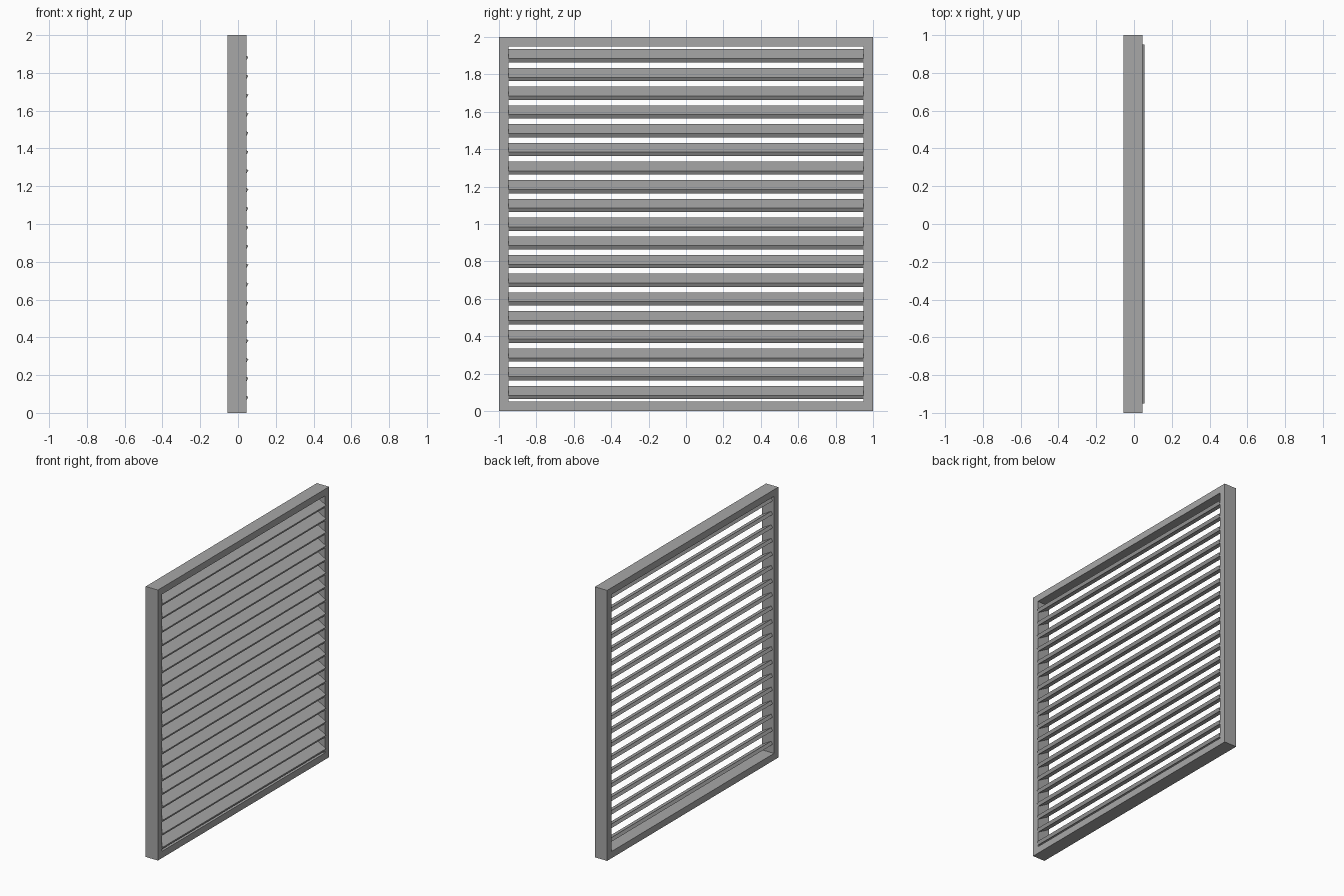
import bpy, bmesh, math
from mathutils import Matrix

if "Cube" in bpy.data.objects:
    bpy.data.objects.remove(bpy.data.objects["Cube"])

BACK, FRONT = -0.055, 0.045      # frame depth along x
BORDER = 0.05                    # frame member width

# Dark grey paint
paint = bpy.data.materials.new("dark_grey")
paint.diffuse_color = (0.39, 0.39, 0.39, 1)
paint.use_nodes = True
paint.node_tree.nodes["Principled BSDF"].inputs["Base Color"].default_value = paint.diffuse_color


def finish(bm, name):
    bmesh.ops.recalc_face_normals(bm, faces=bm.faces)
    mesh = bpy.data.meshes.new(name)
    bm.to_mesh(mesh)
    bm.free()
    mesh.materials.append(paint)
    obj = bpy.data.objects.new(name, mesh)
    bpy.context.collection.objects.link(obj)
    return obj


# Square frame: flat ring of four mitred quads, extruded through its depth
bm = bmesh.new()


def square(inset):
    h = 1 - inset
    return [bm.verts.new((BACK, y * h, 1 + z * h))
            for y, z in ((-1, -1), (1, -1), (1, 1), (-1, 1))]


outer, inner = square(0), square(BORDER)
for i in range(4):
    j = (i + 1) % 4
    bm.faces.new((outer[i], outer[j], inner[j], inner[i]))
ext = bmesh.ops.extrude_face_region(bm, geom=bm.faces[:], use_keep_orig=True)
moved = [g for g in ext["geom"] if isinstance(g, bmesh.types.BMVert)]
bmesh.ops.translate(bm, vec=(FRONT - BACK, 0, 0), verts=moved)
finish(bm, "frame")

# Tilted slat, sloping down toward +x and spanning the opening
bm = bmesh.new()
bmesh.ops.create_cube(bm, size=1, matrix=Matrix.Rotation(math.radians(30), 4, 'Y')
                      @ Matrix.Diagonal((0.1, 1.9, 0.024, 1)))
slat = finish(bm, "slats")
slat.location = (0.0055, 0, 0.099)

# Repeat the slat up the frame
array = slat.modifiers.new("stack", 'ARRAY')
array.count = 19
array.use_relative_offset = False
array.use_constant_offset = True
array.constant_offset_displace = (0, 0, 0.1)
